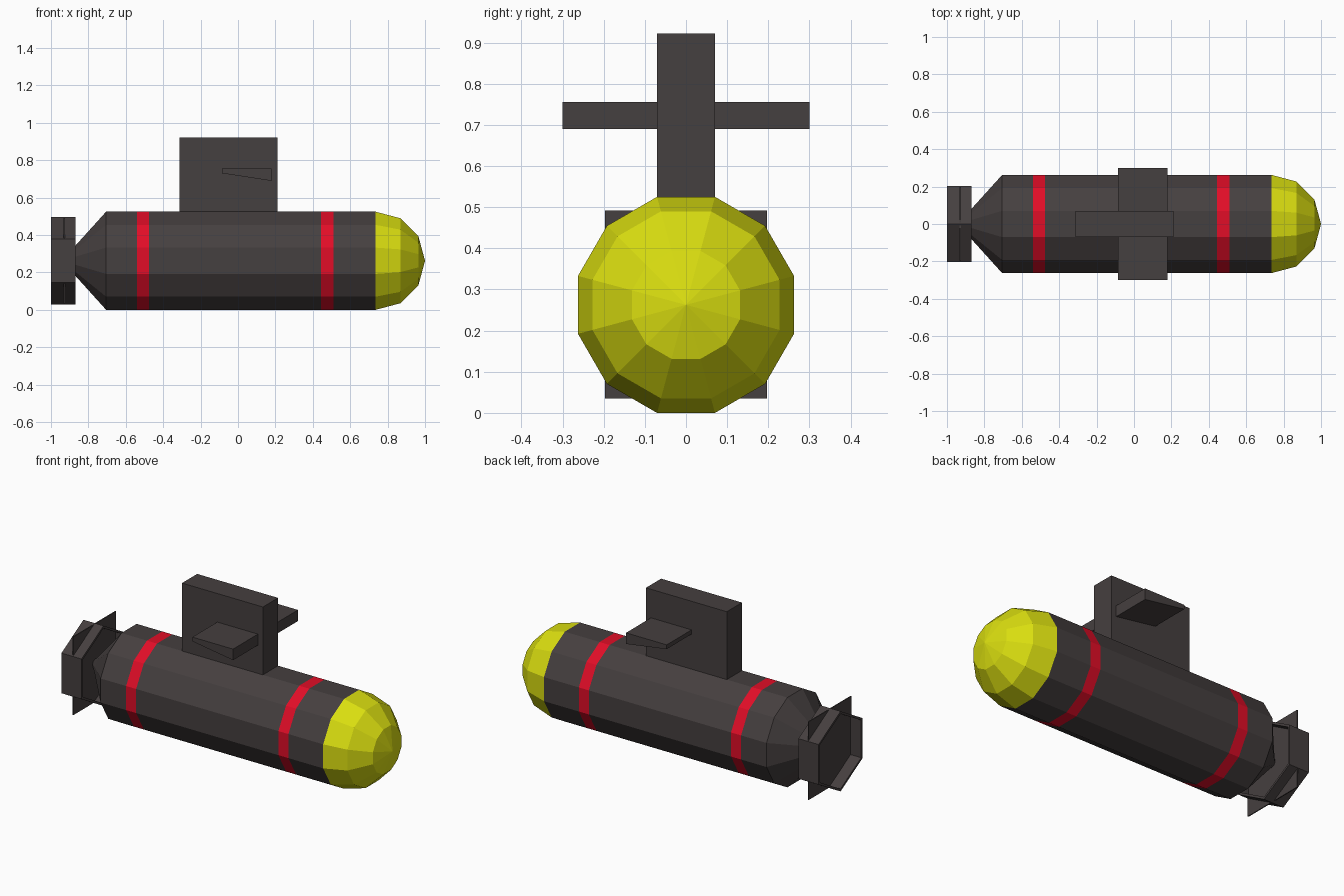
import bpy, bmesh, math

if "Cube" in bpy.data.objects:
    bpy.data.objects.remove(bpy.data.objects["Cube"])


def material(name, rgb):
    m = bpy.data.materials.new(name)
    m.diffuse_color = (*rgb, 1.0)
    m.use_nodes = True
    m.node_tree.nodes["Principled BSDF"].inputs["Base Color"].default_value = m.diffuse_color
    return m


DARK = material("dark grey", (0.06, 0.05, 0.05))
RED = material("red", (0.75, 0.004, 0.02))
YELLOW = material("yellow", (0.70, 0.73, 0.005))
CZ = 0.2625  # height of the hull axis


def finish(name, bm, mats):
    bmesh.ops.recalc_face_normals(bm, faces=bm.faces)
    mesh = bpy.data.meshes.new(name)
    bm.to_mesh(mesh)
    bm.free()
    for m in mats:
        mesh.materials.append(m)
    ob = bpy.data.objects.new(name, mesh)
    bpy.context.collection.objects.link(ob)
    return ob


def ring(bm, x, apothem, sides, start):
    r = apothem / math.cos(math.pi / sides)
    return [bm.verts.new((x, r * math.cos(start + math.tau * i / sides),
                          CZ + r * math.sin(start + math.tau * i / sides)))
            for i in range(sides)]


def bridge(bm, a, b, mat=0):
    n = len(a)
    for i in range(n):
        j = (i + 1) % n
        bm.faces.new((a[i], a[j], b[j], b[i])).material_index = mat


def prism(name, profile, half_width):
    """Side profile in x, z extruded evenly across y."""
    bm = bmesh.new()
    left, right = ([bm.verts.new((x, y, z)) for x, z in profile]
                   for y in (-half_width, half_width))
    bm.faces.new(left)
    bm.faces.new(right)
    bridge(bm, left, right)
    return finish(name, bm, [DARK])


# Hull: twelve-sided lathe along x, with stripes and nose coloured by section
R, NOSE_X = 0.2625, 0.735
sections = [(-0.93, 0.016, 0), (-0.87, 0.08, 0), (-0.705, R, 0), (-0.54, R, 1),
            (-0.475, R, 0), (0.445, R, 1), (0.51, R, 0), (NOSE_X, R, 2)]
sections += [(NOSE_X + 0.265 * math.sin(math.radians(t)),
              R * math.cos(math.radians(t)), 2) for t in (30, 60)]
bm = bmesh.new()
rings = [ring(bm, x, r, 12, math.pi / 12) for x, r, _ in sections]
bm.faces.new(rings[0])
for k in range(len(rings) - 1):
    bridge(bm, rings[k], rings[k + 1], sections[k][2])
tip = bm.verts.new((1.0, 0, CZ))
for i in range(12):
    bm.faces.new((rings[-1][i], rings[-1][(i + 1) % 12], tip)).material_index = 2
finish("hull", bm, [DARK, RED, YELLOW])

# Conning tower, its base sunk slightly into the hull
prism("conning_tower", [(-0.313, 0.50), (0.21, 0.50), (0.21, 0.922), (-0.313, 0.922)], 0.07)

# Wedge-shaped diving planes through the tower
prism("diving_planes", [(-0.085, 0.73), (0.178, 0.69), (0.178, 0.755), (-0.085, 0.755)], 0.30)

# Open hexagonal propeller shroud
bm = bmesh.new()
loops = [ring(bm, x, a, 6, math.pi / 6)
         for x, a in ((-1.0, 0.203), (-0.87, 0.203), (-0.87, 0.19), (-1.0, 0.19))]
for k in range(4):
    bridge(bm, loops[k], loops[(k + 1) % 4])
finish("propeller_shroud", bm, [DARK])

# Flat propeller plate whose corners stick out of the shroud
prism("propeller_plate", [(-0.932, 0.035), (-0.926, 0.035), (-0.926, 0.492), (-0.932, 0.492)], 0.197)
